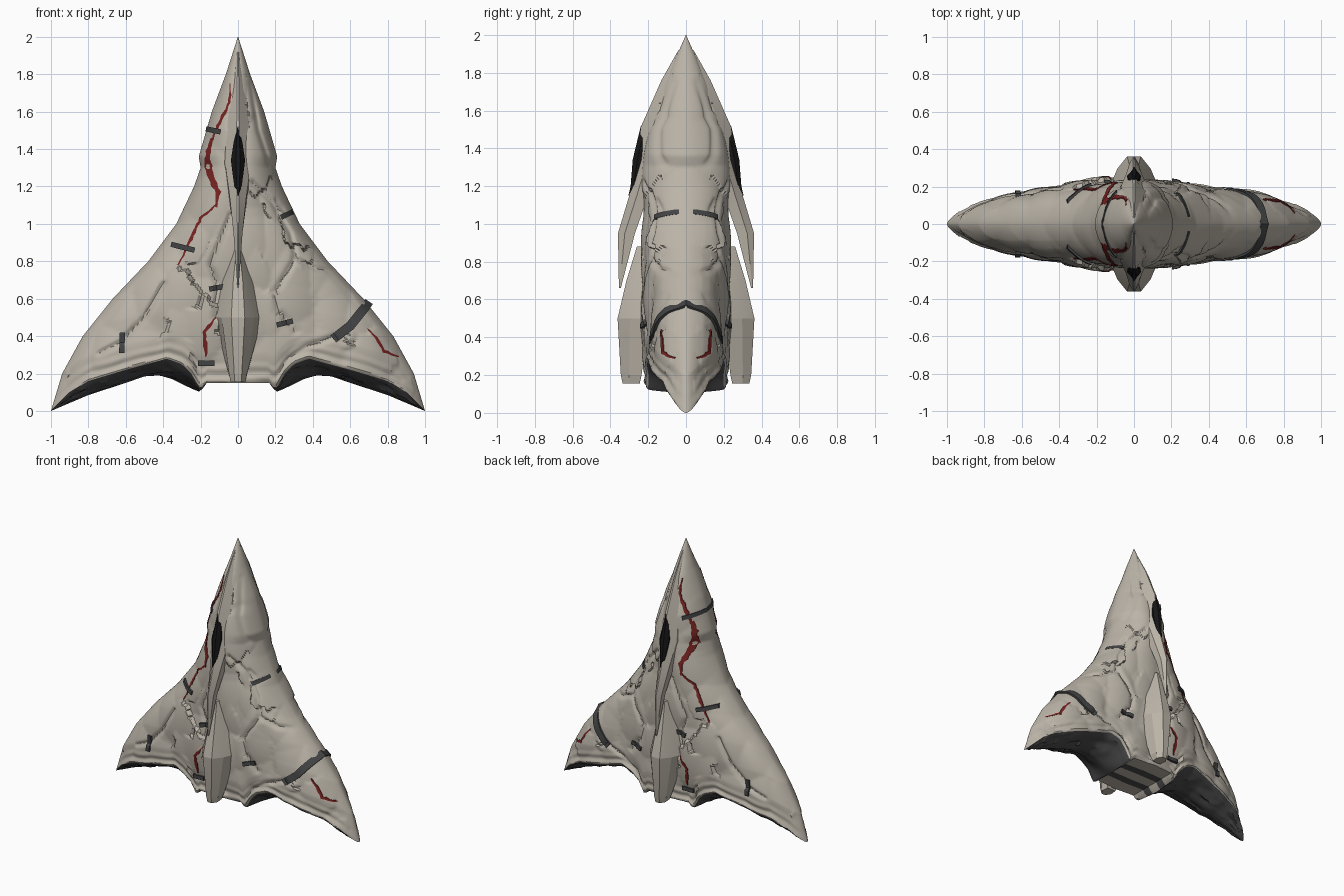
import bpy, bmesh, math, random
from mathutils import Vector, noise

random.seed(4)
cube = bpy.data.objects.get("Cube")
if cube:
    bpy.data.objects.remove(cube)


def material(name, r, g, b):
    m = bpy.data.materials.new(name)
    m.use_nodes = True
    m.diffuse_color = (r, g, b, 1)
    bsdf = m.node_tree.nodes["Principled BSDF"]
    bsdf.inputs["Base Color"].default_value = (r, g, b, 1)
    bsdf.inputs["Roughness"].default_value = 0.9
    return m


STONE = material("pale_stone", 0.495, 0.455, 0.39)
DARK = material("dark_rock", 0.068, 0.068, 0.068)
METAL = material("clamp_metal", 0.055, 0.056, 0.058)
BLACK = material("black_glass", 0.008, 0.008, 0.008)
RED = material("red_crack", 0.18, 0.017, 0.015)


def table(points, v):
    """Piecewise linear lookup."""
    for (a, p), (b, q) in zip(points, points[1:]):
        if v <= b:
            return p + (q - p) * max(0, v - a) / (b - a)
    return points[-1][1]


# Outline half width by height, thickness by height, lower lip and keel by x
WIDTH = [(0, 1), (.2, .94), (.4, .83), (.6, .67), (.8, .48), (1, .33), (1.2, .235),
         (1.3, .2), (1.36, .21), (1.6, .14), (1.8, .065), (2, .001)]
THICK = [(0, .22), (.2, .235), (.8, .235), (1.2, .23), (1.5, .2), (1.76, .11), (2, .001)]
LIP = [(0, .15), (.17, .15), (.2, .11), (.25, .2), (.3, .25), (.38, .28), (.45, .26),
       (.6, .22), (.8, .16), (.9, .1), (1, 0)]
KEEL = [(0, .15), (.17, .15), (.2, .1), (.25, .12), (.3, .145), (.35, .17), (.42, .19),
        (.5, .185), (.6, .15), (.8, .085), (1, 0)]

# Carved grooves in the stone, as x-z paths
GROOVES = [
    [(.08, 1.22), (.18, 1.12), (.28, .95), (.31, .82), (.2, .64), (.21, .54), (.31, .42)],
    [(.2, 1.12), (.26, 1.05), (.33, 1.07)],
    [(.3, .82), (.42, .76), (.55, .74)],
    [(-.4, .68), (-.5, .5), (-.62, .37), (-.74, .31)],
    [(-.04, 1.05), (-.15, .78), (-.11, .66), (-.12, .5)],
    [(.52, .4), (.36, .34), (.26, .28)],
    [(.07, 1.75), (.11, 1.5), (.17, 1.32)],
]
SEGMENTS = [(Vector(a), Vector(b)) for g in GROOVES for a, b in zip(g, g[1:])]


def groove(x, z):
    p, best = Vector((x, z)), 1
    for a, b in SEGMENTS:
        f = max(0, min(1, (p - a).dot(b - a) / (b - a).length_squared))
        best = min(best, (p - a.lerp(b, f)).length)
    return math.exp(-(best / .014) ** 2)


def chips(x, z):
    """Hand-chipped rock relief made of overlapping tilted cells."""
    p = Vector((x * 7, 0.5, z * 4.5))
    heights = []
    for c in noise.voronoi(p)[1]:
        tilt = noise.noise_vector(c * 3.7)
        heights.append(tilt.dot(p - c) * .7 + tilt.y * .3 - .45 * (p - c).length_squared)
    return max(heights)


def height(u, zo):
    return zo + table(LIP, abs(u)) * (1 - zo / 2) ** 3


def depth(u, zo):
    if abs(u) >= 1:
        return 0
    x, z = u * table(WIDTH, zo), height(u, zo)
    d = table(THICK, zo) * (1 - abs(u) ** 2.2) ** .6
    fade = min(1, d / .12)
    ledge = math.sin(zo * 75 + 3 * noise.noise(Vector((x * 4, 0, z * 4)))) * max(0, 1 - zo / .17)
    return max(0, d + fade * (.055 * chips(x, z) + .008 * ledge - .016 * groove(x, z)))


def surface_y(x, z):
    """Front surface y under a point given in x and z."""
    low, high = 0, 2
    for _ in range(24):
        mid = (low + high) / 2
        if height(min(1, abs(x) / table(WIDTH, mid)), mid) < z:
            low = mid
        else:
            high = mid
    return -depth(x / table(WIDTH, low), low)


def finish(name, bm, mats, facing=None, angle=30):
    """Make the object, smooth it, and mirror it front to back."""
    bmesh.ops.remove_doubles(bm, verts=bm.verts, dist=.0003)
    bmesh.ops.recalc_face_normals(bm, faces=bm.faces)
    if facing and sum(f.normal.dot(Vector(facing)) * f.calc_area() for f in bm.faces) < 0:
        bmesh.ops.reverse_faces(bm, faces=bm.faces)
    me = bpy.data.meshes.new(name)
    bm.to_mesh(me)
    bm.free()
    for m in mats:
        me.materials.append(m)
    me.shade_smooth()
    me.set_sharp_from_angle(angle=math.radians(angle))
    ob = bpy.data.objects.new(name, me)
    bpy.context.collection.objects.link(ob)
    mod = ob.modifiers.new("front_to_back", 'MIRROR')
    mod.use_axis = (False, True, False)
    mod.merge_threshold = .0005


def skin(bm, rows, closed=False):
    """Bridge rows of points with quads."""
    rows = [[bm.verts.new(p) for p in r] for r in rows]
    for a, b in zip(rows, rows[1:]):
        n = len(a)
        for i in range(n if closed else n - 1):
            bm.faces.new((a[i], a[(i + 1) % n], b[(i + 1) % n], b[i]))
    if closed:
        bm.faces.new(rows[0])
        bm.faces.new(rows[-1])


# Stone hull
COLS = [math.sin(math.pi / 2 * (i / 75 - 1)) for i in range(151)]
bm = bmesh.new()
skin(bm, [[(u * table(WIDTH, zo), -depth(u, zo), height(u, zo)) for u in COLS]
          for zo in [2 * j / 160 for j in range(161)]])
finish("stone_hull", bm, [STONE], (0, -1, 0))

# Ragged dark underside, with a pale striped block in the middle
bm = bmesh.new()
rows = []
for j in range(11):
    f = j / 10
    row = []
    for u in COLS:
        lip, keel = table(LIP, abs(u)), table(KEEL, abs(u))
        rough = .2 * chips(u * 1.5, f + 3) * f * (1 - f) if .22 < abs(u) < .95 else 0
        row.append((u, -depth(u, 0) * (1 - f), max(0, lip + (keel - lip) * f ** .7 + rough)))
    rows.append(row)
skin(bm, rows)
for face in bm.faces:
    c = face.calc_center_median()
    stripe = .05 < -c.y < .1
    face.material_index = 1 if abs(c.x) < .2 and not stripe else 0
finish("underside", bm, [DARK, STONE], (0, 0, -1))


def blade(name, sections, mat, flat):
    """Keeled fin: height, outer depth, half width, inner depth, inner half width."""
    bm = bmesh.new()
    rows = []
    for z, out, w, inn, base in sections:
        mid = out - (out - inn) * .4
        edge = w * flat + .001
        rows.append([(-base, -inn, z), (-w, -mid, z), (-edge, -out, z),
                     (edge, -out, z), (w, -mid, z), (base, -inn, z)])
    skin(bm, rows, True)
    finish(name, bm, [mat], angle=15)


# Fins and cockpit glass
blade("upper_fin", [(.66, .355, .003, .345, .003), (.95, .36, .024, .27, .02),
                    (1.15, .3, .045, .2, .05), (1.32, .262, .068, .13, .1),
                    (1.52, .236, .06, .09, .085), (1.76, .13, .034, .02, .045),
                    (1.92, .04, .012, .002, .013)], STONE, .1)
blade("cockpit_glass", [(1.15, .305, .004, .27, .003), (1.2, .293, .02, .25, .016),
                        (1.34, .282, .038, .22, .03), (1.44, .258, .023, .2, .018),
                        (1.52, .238, .004, .2, .003)], BLACK, .3)
blade("lower_fin", [(.155, .335, .04, .245, .035), (.2, .345, .048, .235, .05),
                    (.5, .362, .088, .2, .13), (.7, .315, .06, .18, .1),
                    (.88, .26, .015, .18, .03)], STONE, .4)


def ribbon(name, path, width, proud, mat, jitter=0.0, wrap=False):
    """Strip laid over the hull along an x-z path."""
    pts = []
    for a, b in zip(path, path[1:]):
        a, b = Vector(a), Vector(b)
        n = max(2, int((b - a).length / .018))
        pts += [a.lerp(b, i / n) for i in range(n)]
    pts.append(Vector(path[-1]))
    rows = []
    for i, p in enumerate(pts):
        t = (pts[min(i + 1, len(pts) - 1)] - pts[max(i - 1, 0)]).normalized()
        side = Vector((-t.y, t.x))
        w = width / 2
        if jitter:
            w *= (.35 + .65 * math.sin(math.pi * i / (len(pts) - 1))) * random.uniform(.7, 1.3)
            p = p + side * random.uniform(-jitter, jitter)
        l, r = p - side * w, p + side * w
        yl, yr = surface_y(l.x, l.y), surface_y(r.x, r.y)
        if not jitter:
            yl = yr = surface_y(p.x, p.y)
        if wrap and i == 0:
            yl = yr = proud
        rows.append([(l.x, min(0, yl + .015), l.y), (l.x, yl - proud, l.y),
                     (r.x, yr - proud, r.y), (r.x, min(0, yr + .015), r.y)])
    bm = bmesh.new()
    skin(bm, rows, True)
    finish(name, bm, [mat])


# Red cracks
ribbon("upper_crack", [(-.04, 1.75), (-.045, 1.65), (-.1, 1.54), (-.15, 1.42)], .015, .005, RED, .003)
ribbon("middle_crack", [(-.14, 1.46), (-.165, 1.35), (-.145, 1.25), (-.105, 1.17), (-.12, 1.09)],
       .035, .005, RED, .003)
ribbon("wing_crack", [(-.11, 1.11), (-.2, 1.03), (-.25, .92), (-.32, .78)], .017, .005, RED, .003)
ribbon("lower_crack", [(-.12, .5), (-.18, .42), (-.17, .29)], .022, .005, RED, .003)
ribbon("left_wing_crack", [(.69, .44), (.74, .39), (.78, .32), (.86, .29)], .014, .005, RED, .002)

# Metal clamps across the cracks: x, z, angle, length
for i, (x, z, deg, length) in enumerate([
        (-.132, 1.5, -12, .08), (-.295, .875, -14, .13), (-.62, .365, 88, .11),
        (-.105, .66, 10, .1), (.25, .47, 14, .09), (-.17, .255, 0, .09), (.262, 1.05, 25, .07)]):
    half = Vector((math.cos(math.radians(deg)), math.sin(math.radians(deg)))) * length / 2
    c = Vector((x, z))
    ribbon(f"clamp_{i + 1}", [c - half, c + half], .028, .014, METAL)

# Band wrapped round the left wing
ribbon("wing_band", [(.7, .585), (.68, .555), (.6, .455), (.51, .385)], .05, .014, METAL, wrap=True)
